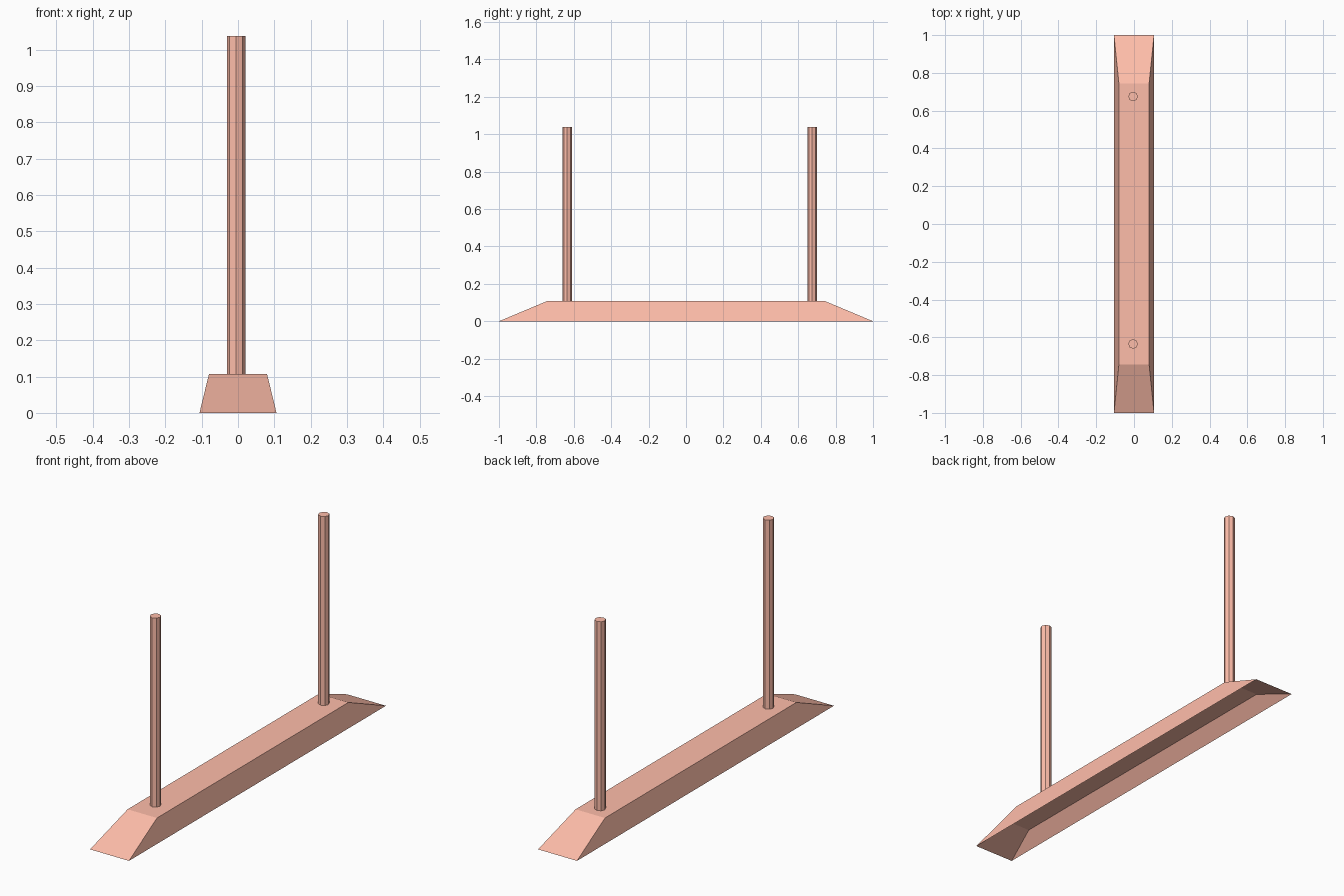
import bpy, bmesh
from mathutils import Matrix

if "Cube" in bpy.data.objects:
    bpy.data.objects.remove(bpy.data.objects["Cube"])

H = 0.107          # deck height
POST_TOP = 1.038

mat = bpy.data.materials.new("salmon")
mat.diffuse_color = (1.0, 0.51, 0.40, 1)
mat.use_nodes = True
mat.node_tree.nodes["Principled BSDF"].inputs["Base Color"].default_value = mat.diffuse_color


def add_object(name, bm):
    mesh = bpy.data.meshes.new(name)
    bm.to_mesh(mesh)
    bm.free()
    mesh.materials.append(mat)
    obj = bpy.data.objects.new(name, mesh)
    bpy.context.collection.objects.link(obj)
    return obj


# Base: tapered curb with ramped ends and a shallow tapered hollow underneath
bm = bmesh.new()
rings = []
for hx, hy, z in ((0.08, 0.745, H), (0.106, 1.0, 0), (0.052, 0.814, 0.061)):
    rings.append([bm.verts.new((sx * hx, sy * hy, z))
                  for sx, sy in ((-1, -1), (1, -1), (1, 1), (-1, 1))])
for a, b in zip(rings, rings[1:]):
    for i in range(4):
        j = (i + 1) % 4
        bm.faces.new((a[i], b[i], b[j], a[j]))
bm.faces.new(rings[0])
bm.faces.new(rings[2][::-1])
bmesh.ops.recalc_face_normals(bm, faces=bm.faces)
add_object("base", bm)


# Posts: slim octagonal rods standing on the deck
def post(name, y):
    bm = bmesh.new()
    bmesh.ops.create_cone(bm, cap_ends=True, segments=8, radius1=0.0255,
                          radius2=0.0255, depth=POST_TOP - H,
                          matrix=Matrix.Translation((-0.005, y, (POST_TOP + H) / 2)))
    add_object(name, bm)


post("front_post", -0.635)
post("back_post", 0.675)
